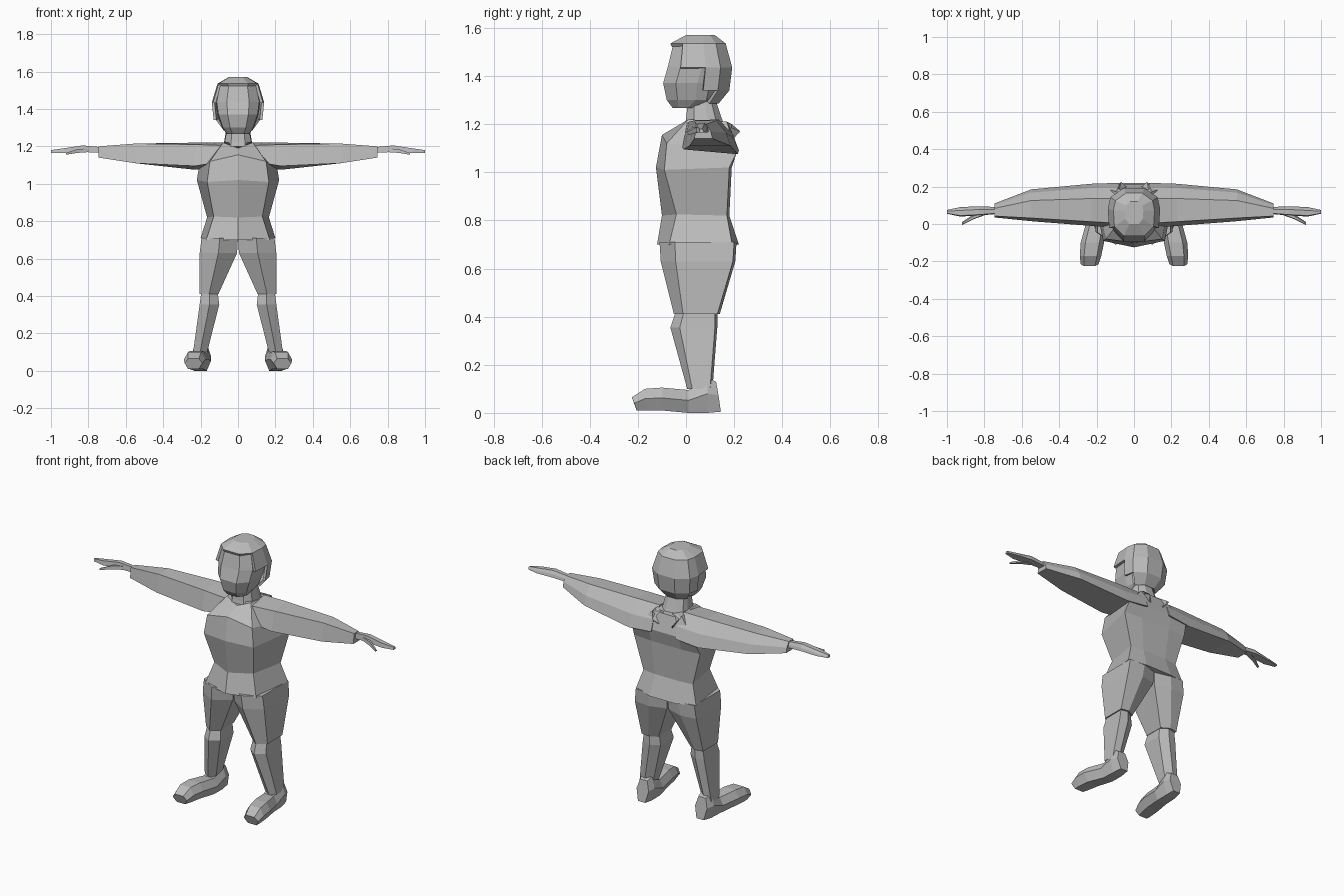
import bpy
import bmesh

cube = bpy.data.objects.get("Cube")
if cube:
    bpy.data.objects.remove(cube, do_unlink=True)

GREY = (0.5, 0.5, 0.5, 1)
material = bpy.data.materials.new("plain grey")
material.use_nodes = True
material.diffuse_color = GREY
material.node_tree.nodes["Principled BSDF"].inputs["Base Color"].default_value = GREY


def loft(name, rings, mirrored=False, keep=None, thickness=0):
    """Skin a stack of equal rings, cap both ends, optionally mirror or trim it."""
    bm = bmesh.new()
    rows = [[bm.verts.new(point) for point in ring] for ring in rings]
    for low, high in zip(rows, rows[1:]):
        for i in range(len(low)):
            j = (i + 1) % len(low)
            bm.faces.new((low[i], low[j], high[j], high[i]))
    bm.faces.new(rows[0])
    bm.faces.new(rows[-1])
    bmesh.ops.recalc_face_normals(bm, faces=bm.faces)
    if keep:
        unwanted = [f for f in bm.faces if not keep(f.calc_center_median())]
        bmesh.ops.delete(bm, geom=unwanted, context="FACES")
    mesh = bpy.data.meshes.new(name)
    bm.to_mesh(mesh)
    bm.free()
    mesh.materials.append(material)
    part = bpy.data.objects.new(name, mesh)
    bpy.context.collection.objects.link(part)
    if thickness:
        solid = part.modifiers.new("thickness", "SOLIDIFY")
        solid.thickness = thickness
    if mirrored:
        part.modifiers.new("other side", "MIRROR")
    return part


def symmetric(half):
    """Close a half ring that runs from the front to the back on the left side."""
    return half + [(-x, y, z) for x, y, z in reversed(half) if x > 0]


def skull_ring(z, half_width, front, back):
    outline = [(.5, -1), (.95, -.55), (1, .2), (.9, .65), (.4, 1)]
    middle, depth = (front + back) / 2, (back - front) / 2
    return symmetric([(half_width * u, middle + depth * v, z) for u, v in outline])


def leg_ring(z, inner, outer, front, back):
    """Box section with a ridge down the front and a chamfered back."""
    centre = (inner + outer) / 2
    edge = front + (back - front) * 0.2
    return [(inner, edge, z), (centre, front, z), (outer, edge, z),
            (outer, back - .01, z), (centre, back, z), (inner, back - .03, z)]


def arm_ring(x, front, back, bottom, top, drop=0):
    """Five sided sleeve section; drop lowers the back edge."""
    depth = back - front
    middle = (bottom + top) / 2
    return [(x, front, bottom + drop), (x, back, bottom), (x, back - depth * .1, middle),
            (x, back - depth * .35, top), (x, front + depth * .1, top - drop / 2)]


def foot_ring(y, inner, outer, bottom, top, lean=0):
    """Six sided shoe section; lean tips the upper edge along y."""
    inset = (outer - inner) * .2
    waist = bottom + (top - bottom) * .55
    return [(inner + inset, y - lean, bottom), (outer - inset, y - lean, bottom),
            (outer, y, waist), (outer - inset, y + lean, top),
            (inner + inset, y + lean, top), (inner, y, waist)]


def torso_ring(front, corner, side, back):
    """Front centre, front corner, back corner and back panel edge."""
    return symmetric([front, corner, side, back])


# Shirt, from the hem up to the collar
loft("shirt", [
    torso_ring((0, -.12, .7), (.17, -.07, .7), (.2, .19, .71), (.09, .22, .7)),
    torso_ring((0, -.1, .82), (.13, -.04, .825), (.165, .17, .82), (.08, .18, .82)),
    torso_ring((0, -.125, 1.02), (.165, -.09, 1.01), (.22, .18, 1.02), (.1, .19, 1.02)),
    torso_ring((0, -.1, 1.155), (.15, -.08, 1.12), (.21, .21, 1.08), (.1, .21, 1.1)),
    torso_ring((0, -.01, 1.19), (.08, .01, 1.22), (.09, .17, 1.21), (.04, .18, 1.2)),
])

# Sleeves reach into the shirt at the shoulder
loft("sleeve", [
    arm_ring(.08, -.02, .22, 1.09, 1.22, .03),
    arm_ring(.23, -.01, .215, 1.075, 1.22, .02),
    arm_ring(.55, .015, .185, 1.11, 1.215),
    arm_ring(.745, .035, .11, 1.14, 1.2),
], mirrored=True)

# Small folded flaps at the back of the collar
loft("collar_flap", [
    [(.03, .17, 1.21), (.09, .16, 1.21), (.09, .19, 1.2)],
    [(.02, .18, 1.12), (.04, .18, 1.12), (.07, .225, 1.17)],
], mirrored=True)

# Flat hands with a short thumb
loft("hand", [
    arm_ring(.72, .055, .09, 1.165, 1.195),
    arm_ring(.83, .045, .095, 1.17, 1.205),
    arm_ring(.93, .04, .09, 1.165, 1.19),
    arm_ring(1, .055, .075, 1.165, 1.18),
], mirrored=True)
loft("thumb", [
    arm_ring(.79, .05, .08, 1.17, 1.19),
    arm_ring(.86, .025, .05, 1.165, 1.185),
    arm_ring(.92, -.005, .01, 1.155, 1.165),
], mirrored=True)

# Shorts: two legs meeting at the middle
loft("shorts", [
    leg_ring(.71, 0, .195, -.11, .21),
    leg_ring(.63, .005, .205, -.105, .205),
    leg_ring(.41, .105, .205, -.05, .14),
], mirrored=True)

# Bare lower legs
loft("lower_leg", [
    leg_ring(.43, .11, .195, -.04, .13),
    leg_ring(.355, .1, .205, -.065, .13),
    leg_ring(.1, .165, .24, .005, .11),
], mirrored=True)

# Shoes splay outward toward the toe
loft("shoe", [
    foot_ring(.135, .155, .235, .005, .13, -.01),
    foot_ring(.09, .145, .25, 0, .145),
    foot_ring(.01, .145, .255, 0, .095),
    foot_ring(-.1, .16, .285, .01, .105),
    foot_ring(-.17, .175, .29, .01, .1),
    foot_ring(-.215, .19, .285, .01, .065, -.01),
], mirrored=True)

# Neck and head
loft("neck", [
    skull_ring(1.17, .085, -.01, .17),
    skull_ring(1.22, .075, 0, .15),
    skull_ring(1.31, .06, .01, .12),
])
loft("head", [
    skull_ring(1.267, .06, -.055, .05),
    skull_ring(1.3, .085, -.08, .12),
    skull_ring(1.37, .11, -.095, .14),
    skull_ring(1.44, .12, -.075, .16),
    skull_ring(1.525, .1, -.055, .14),
])

# Hair shell, open over the face and above the jaw
loft("hair", [
    skull_ring(1.285, .085, -.08, .135),
    skull_ring(1.34, .13, -.09, .18),
    skull_ring(1.435, .14, -.085, .192),
    skull_ring(1.535, .11, -.065, .165),
    skull_ring(1.57, .05, 0, .12),
], keep=lambda c: c.z > 1.5 or c.y > (-.02 if c.z > 1.43 else .09) and c.z > 1.29,
    thickness=.015)
